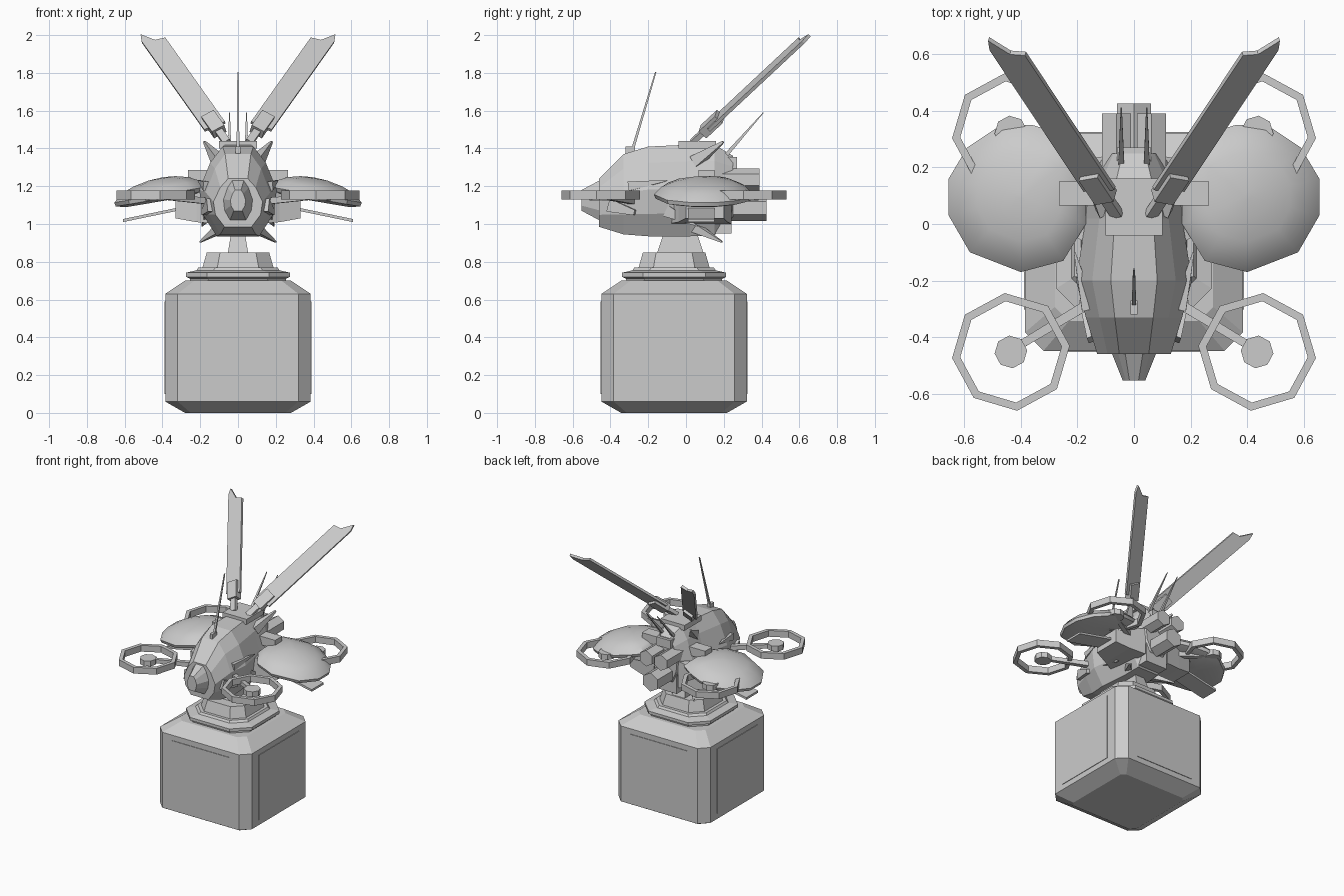
import bpy, bmesh, math
from mathutils import Vector, Matrix

cube = bpy.data.objects.get("Cube")
if cube:
    bpy.data.objects.remove(cube, do_unlink=True)

grey = bpy.data.materials.new("plain grey")
grey.use_nodes = True
tone = (0.6, 0.6, 0.6, 1)
grey.diffuse_color = tone
grey.node_tree.nodes["Principled BSDF"].inputs["Base Color"].default_value = tone


def finish(name, bm, mirror=False):
    """Turn a bmesh into a named object, optionally mirrored left to right."""
    bmesh.ops.recalc_face_normals(bm, faces=bm.faces)
    me = bpy.data.meshes.new(name)
    bm.to_mesh(me)
    bm.free()
    me.materials.append(grey)
    ob = bpy.data.objects.new(name, me)
    bpy.context.collection.objects.link(ob)
    if mirror:
        ob.modifiers.new("mirror", 'MIRROR')
    return ob


def loft(name, rings, mirror=False, closed=False):
    """Skin a list of equal point loops; cap the ends or close the chain."""
    bm = bmesh.new()
    loops = [[bm.verts.new(p) for p in ring] for ring in rings]
    pairs = list(zip(loops, loops[1:])) + ([(loops[-1], loops[0])] if closed else [])
    for a, b in pairs:
        for i in range(len(a)):
            j = (i + 1) % len(a)
            bm.faces.new((a[i], a[j], b[j], b[i]))
    if not closed:
        bm.faces.new(loops[0])
        bm.faces.new(loops[-1])
    return finish(name, bm, mirror)


def box(name, lo, hi, mirror=False):
    (x0, y0, z0), (x1, y1, z1) = lo, hi
    return loft(name, [[(x0, y0, z), (x1, y0, z), (x1, y1, z), (x0, y1, z)]
                       for z in (z0, z1)], mirror)


def rod(name, a, b, r0, r1, sides=4, mirror=False):
    """Straight or tapered prism between two points."""
    a, b = Vector(a), Vector(b)
    q = (b - a).to_track_quat('Z', 'Y')
    ring = [Vector((math.cos(t), math.sin(t), 0))
            for t in (math.tau * (i + 0.5) / sides for i in range(sides))]
    return loft(name, [[p + q @ (v * r) for v in ring]
                       for p, r in ((a, r0), (b, r1))], mirror)


# Pedestal: stacked squares with cut corners
PY = -0.063


def cut_square(h, c, z):
    k = h - c
    pts = [(h, -k), (h, k), (k, h), (-k, h), (-h, k), (-h, -k), (-k, -h), (k, -h)]
    return [(x, y + PY, z) for x, y in pts]


def stack(name, layers):
    return loft(name, [cut_square(*layer) for layer in layers])


stack("pedestal_block", [(.28, .03, 0), (.385, .065, .06), (.385, .065, .63), (.28, .05, .7)])
stack("pedestal_step", [(.25, .09, .69), (.255, .1, .71), (.275, .11, .72),
                        (.275, .11, .742), (.22, .09, .755), (.21, .09, .77)])
stack("pedestal_collar", [(.192, .08, .755), (.165, .07, .85)])
loft("pedestal_neck", [[(sx * w, -.03 + sy * d, z) for sx, sy in ((1, -1), (1, 1), (-1, 1), (-1, -1))]
                       for w, d, z in ((.055, .125, .84), (.035, .085, .96))])
for i in range(4):
    panel = box("pedestal_panel", (-.24, -.389, .1), (.24, -.38, .59))
    panel.data.transform(Matrix.Translation((0, PY, 0)) @ Matrix.Rotation(i * math.pi / 2, 4, 'Z'))

# Body: faceted cross-sections along y
HALF = [(.4, 1), (.72, .82), (1, .52), (.92, .25), (.55, 0)]


def section(y, w, zb, zt):
    pts = HALF + [(-x, z) for x, z in reversed(HALF)]
    return [(x * w, y, zb + z * (zt - zb)) for x, z in pts]


loft("body", [section(*s) for s in (
    (-.46, .13, .985, 1.24), (-.33, .17, .945, 1.37), (-.2, .205, .935, 1.41),
    (.02, .17, .935, 1.42), (.15, .16, .94, 1.42), (.25, .1, 1.04, 1.36))])
loft("snout", [section(*s) for s in ((-.553, .04, 1.07, 1.18), (-.44, .085, 1.01, 1.24))])
box("back_plate", (-.1, -.04, 1.4), (.1, .16, 1.44))
box("tail_block", (-.06, .18, 1.29), (.06, .27, 1.355))
box("belly_block", (-.09, .08, .95), (.09, .24, 1.1))
rod("cheek_spike", (.13, -.4, 1.1), (.18, -.27, 1.06), .05, .02, 4, True)

# Thrusters and side bars at the back
rod("upper_thruster", (.062, .15, 1.235), (.062, .39, 1.235), .06, .06, 6, True)
rod("lower_thruster", (0, .15, 1.085), (0, .425, 1.085), .07, .07, 6)
box("side_bar", (.08, .065, 1.22), (.265, .15, 1.285), True)

# Wing roots and thin lower plates
loft("wing_root", [[(x, y0, z0), (x, y1, z0), (x, y1, z1), (x, y0, z1)]
                   for x, y0, y1, z0, z1 in ((.1, -.1, .24, 1.0, 1.2), (.22, -.04, .22, 1.01, 1.17),
                                             (.33, 0, .2, 1.03, 1.13))], True)
loft("lower_plate", [[(x, .01, z), (x, .15, z), (x, .15, z + .016), (x, .01, z + .016)]
                     for x, z in ((.2, 1.095), (.61, 1.01))], True)

# Broad wing shells: domed lens on a tilted outline
OUTLINE = [(.17, 0), (.25, -.13), (.4, -.17), (.58, -.1), (.655, .03), (.655, .16),
           (.59, .27), (.47, .35), (.36, .35), (.26, .32), (.17, .27)]


def shell_ring(k, dz):
    out = []
    for x, y in OUTLINE:
        x, y = .4 + (x - .4) * k, .1 + (y - .1) * k
        out.append((x, y, 1.155 - .17 * (x - .41) + dz))
    return out


shell = loft("wing_shell", [shell_ring(*r) for r in (
    (.1, -.03), (.75, -.035), (.97, -.022), (1, 0), (.85, .04), (.6, .068), (.3, .085), (.05, .09))], True)
bpy.ops.object.select_all(action='DESELECT')
shell.select_set(True)
bpy.context.view_layer.objects.active = shell
bpy.ops.object.shade_smooth_by_angle(angle=math.radians(35))

# Rotor rings with hubs and arms
for label, cy, root in (("front", -.452, (.14, -.27, 1.12)), ("rear", .325, (.14, .16, 1.12))):
    def ring(r, z):
        return [(.435 + r * math.cos(t), cy + r * math.sin(t), z)
                for t in (math.radians(45 * i - 6) for i in range(8))]
    loft(label + "_rotor_ring", [ring(.209, 1.13), ring(.209, 1.177), ring(.18, 1.177), ring(.18, 1.13)],
         True, True)
    loft(label + "_rotor_hub", [ring(.058, 1.125), ring(.058, 1.165)], True)
    rod(label + "_rotor_arm", root, (.41, cy + .02 * (1 if cy < 0 else -1), 1.145), .025, .02, 4, True)

# Tall blades with notched tips, their clamps and stems
along = Vector((.405, .61, .57))
across = Vector((-.101, .018, .054))
normal = along.cross(across).normalized()
tip = Vector((.525, .645, 1.985))


def on_blade(s, t, n):
    return tip + along * (s - 1) + across * t + normal * n


def blade_part(name, outline, depth):
    loft(name, [[on_blade(s, t, n) for s, t in outline] for n in (-depth, depth)], True)


blade_part("blade", [(.14, 0), (.96, 0), (1.01, .15), (.92, .55), (.9, 1), (.12, 1)], .009)
blade_part("blade_clamp", [(.08, .2), (.22, .2), (.22, .85), (.08, .85)], .028)
blade_part("blade_stem", [(-.02, .35), (.1, .35), (.1, .7), (-.02, .7)], .014)

# Aerials and spikes
rod("front_aerial", (0, -.29, 1.37), (0, -.16, 1.805), .011, .005)
box("aerial_foot", (-.012, -.32, 1.37), (.012, -.27, 1.41))
rod("rear_aerial", (.045, .19, 1.34), (.045, .41, 1.59), .016, .003, 4, True)
rod("upper_spike", (.1, .05, 1.33), (.178, .197, 1.435), .045, .008, 4, True)
rod("lower_spike", (.09, .05, .98), (.2, .19, .905), .035, .006, 4, True)
rod("side_spike", (.15, -.1, 1.07), (.19, .06, .99), .045, .004, 4, True)
rod("shoulder_spike", (.16, -.3, 1.2), (.21, -.1, 1.23), .035, .004, 4, True)
